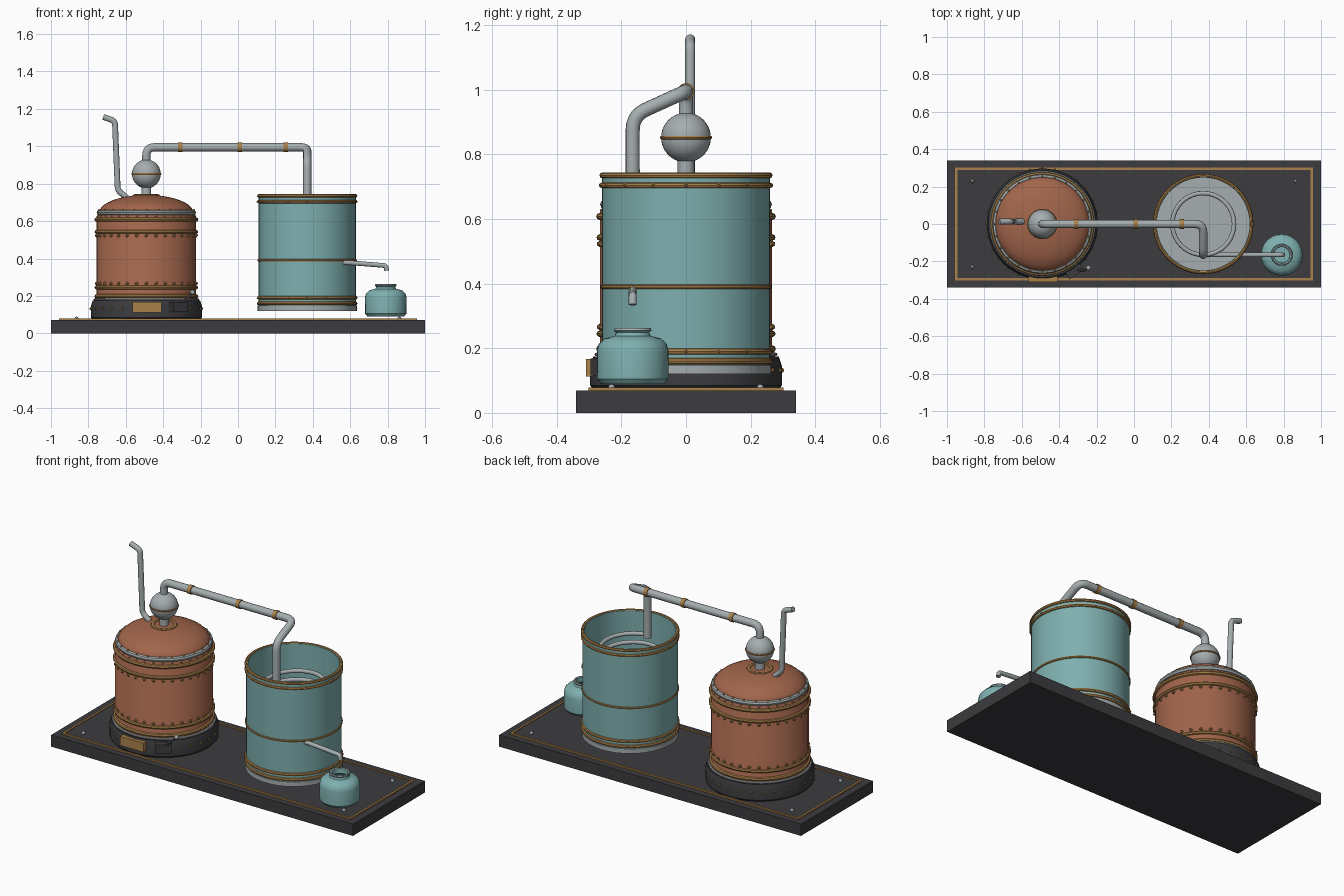
import bpy, bmesh, math
from mathutils import Vector, Matrix

if "Cube" in bpy.data.objects:
    bpy.data.objects.remove(bpy.data.objects["Cube"])


def mat(name, c):
    m = bpy.data.materials.new(name)
    m.diffuse_color = (*c, 1)
    m.use_nodes = True
    m.node_tree.nodes["Principled BSDF"].inputs["Base Color"].default_value = m.diffuse_color
    return m


COPPER = mat("copper", (0.36, 0.13, 0.07))
TEAL = mat("teal", (0.21, 0.43, 0.43))
BRASS = mat("brass", (0.40, 0.22, 0.07))
DARK = mat("dark", (0.045, 0.045, 0.05))
STEEL = mat("steel", (0.38, 0.42, 0.43))
POT, TANK, JAR = (-0.49, 0), (0.37, 0), (0.79, -0.165)


def finish(name, bm, m, loc=(0, 0, 0)):
    bmesh.ops.recalc_face_normals(bm, faces=bm.faces)
    me = bpy.data.meshes.new(name)
    bm.to_mesh(me)
    bm.free()
    me.materials.append(m)
    ob = bpy.data.objects.new(name, me)
    ob.location = loc
    bpy.context.collection.objects.link(ob)
    return ob


def lathe(name, profile, centre, m, segs=48, closed=False):
    bm = bmesh.new()
    vs = [bm.verts.new((r, 0, z)) for r, z in profile]
    edges = [bm.edges.new(p) for p in zip(vs, vs[1:])]
    if closed:
        edges.append(bm.edges.new((vs[-1], vs[0])))
    bmesh.ops.spin(bm, geom=vs + edges, cent=(0, 0, 0), axis=(0, 0, 1),
                   angle=2 * math.pi, steps=segs)
    bmesh.ops.remove_doubles(bm, verts=bm.verts, dist=1e-5)
    return finish(name, bm, m, (*centre, 0))


def ring(name, centre, r, z, t, m, h=None):
    # hoop with a rounded section, t thick and h tall (half sizes)
    h = h or t
    prof = [(r + t * math.cos(a), z + h * math.sin(a))
            for a in [i * math.pi / 4 for i in range(8)]]
    return lathe(name, prof, centre, m, closed=True)


def rivets(name, centre, r, z, n, size, m):
    bm = bmesh.new()
    for i in range(n):
        a = 2 * math.pi * i / n
        bmesh.ops.create_icosphere(
            bm, subdivisions=1, radius=size,
            matrix=Matrix.Translation((r * math.cos(a), r * math.sin(a), z)))
    return finish(name, bm, m, (*centre, 0))


def box(name, lo, hi, m, turn=0):
    lo, hi = Vector(lo), Vector(hi)
    bm = bmesh.new()
    bmesh.ops.create_cube(bm, size=1, matrix=Matrix.Diagonal((*(hi - lo), 1)))
    ob = finish(name, bm, m, (lo + hi) / 2)
    ob.rotation_euler.z = turn
    return ob


def tube(name, pts, r, m, bend=0.0):
    pts = [Vector(p) for p in pts]
    path = [pts[0]]
    for a, b, c in zip(pts, pts[1:], pts[2:]):
        if bend:  # round each corner with a short quadratic arc
            p, q = b + (a - b).normalized() * bend, b + (c - b).normalized() * bend
            path += [p.lerp(b, t).lerp(b.lerp(q, t), t) for t in (0, .2, .4, .6, .8, 1)]
        else:
            path.append(b)
    path.append(pts[-1])
    cu = bpy.data.curves.new(name, 'CURVE')
    cu.dimensions = '3D'
    cu.bevel_depth, cu.bevel_resolution = r, 4
    cu.use_fill_caps = True
    sp = cu.splines.new('POLY')
    sp.points.add(len(path) - 1)
    for s, p in zip(sp.points, path):
        s.co = (*p, 1)
    cu.materials.append(m)
    ob = bpy.data.objects.new(name, cu)
    bpy.context.collection.objects.link(ob)
    bpy.ops.object.select_all(action='DESELECT')
    ob.select_set(True)
    bpy.context.view_layer.objects.active = ob
    bpy.ops.object.convert(target='MESH')
    return ob


# base plinth with brass inlay border and corner screws
box("base", (-1, -0.34, 0), (1, 0.34, 0.07), DARK)
for s, n in ((-1, "a"), (1, "b")):
    box("inlay_long_" + n, (-0.957, s * 0.295 - 0.006, 0.065),
        (0.957, s * 0.295 + 0.006, 0.078), BRASS)
    box("inlay_short_" + n, (s * 0.951 - 0.006, -0.289, 0.065),
        (s * 0.951 + 0.006, 0.289, 0.078), BRASS)
    for y in (-0.23, 0.23):
        lathe("base_screw", [(0, 0.065), (0.011, 0.065), (0.011, 0.08), (0.006, 0.088), (0, 0.089)],
              (s * 0.863, y), STEEL, 12)
box("base_top_panel", (-0.945, -0.289, 0.06), (0.945, 0.289, 0.074), DARK)

# heater under the pot
lathe("heater", [(0, 0.072), (0.285, 0.072), (0.297, 0.085), (0.297, 0.145), (0.287, 0.175), (0, 0.175)],
      POT, DARK)
rivets("heater_studs", POT, 0.297, 0.132, 28, 0.008, BRASS)
box("heater_plate", (-0.565, -0.31, 0.112), (-0.41, -0.275, 0.167), BRASS)
box("switch_box", (-0.365, -0.275, 0.115), (-0.275, -0.225, 0.168), DARK, math.radians(33))
tube("switch_lever", [(-0.30, -0.245, 0.165), (-0.27, -0.25, 0.19), (-0.245, -0.235, 0.217)], 0.006, DARK)
bm = bmesh.new()
bmesh.ops.create_uvsphere(bm, u_segments=12, v_segments=8, radius=0.013)
finish("lever_knob", bm, STEEL, (-0.243, -0.235, 0.219))

# copper pot, dome, hoops and rivets
lathe("pot_body", [(0, 0.17), (0.275, 0.17), (0.275, 0.185), (0.266, 0.2), (0.266, 0.62), (0.25, 0.645),
                   (0, 0.645)], POT, COPPER)
dome = [(0.252 * math.cos(a), 0.645 + 0.095 * math.sin(a))
        for a in [i * math.pi / 20 for i in range(11)]]
lathe("pot_dome", dome, POT, COPPER)
ring("pot_flange", POT, 0.252, 0.645, 0.014, STEEL)
rivets("flange_bolts", POT, 0.254, 0.658, 24, 0.007, BRASS)
ring("pot_foot_flange", POT, 0.272, 0.181, 0.012, STEEL, 0.006)
for z, t in ((0.608, 0.011), (0.543, 0.010), (0.245, 0.010), (0.198, 0.011)):
    ring("pot_hoop", POT, 0.267, z, t, BRASS)
for z in (0.523, 0.266):
    rivets("pot_rivets", POT, 0.267, z, 32, 0.010, BRASS)
rivets("pot_shoulder_rivets", POT, 0.26, 0.626, 32, 0.007, BRASS)
ring("dome_collar", POT, 0.062, 0.737, 0.010, BRASS, 0.007)

# neck, bulb and vent pipe
lathe("neck", [(0, 0.73), (0.026, 0.73), (0.026, 0.79), (0, 0.79)], POT, STEEL, 24)
bm = bmesh.new()
bmesh.ops.create_uvsphere(bm, u_segments=32, v_segments=20, radius=0.077)
finish("bulb", bm, STEEL, (*POT, 0.852))
ring("bulb_hoop", POT, 0.075, 0.852, 0.006, BRASS)
tube("vent_pipe", [(-0.595, 0.013, 0.725), (-0.643, 0.013, 0.765), (-0.658, 0.013, 1.135),
                   (-0.72, 0.013, 1.157)], 0.0155, STEEL, 0.02)

# transfer pipe over to the tank
tube("transfer_pipe", [(-0.49, 0, 0.91), (-0.49, 0, 0.995), (0.37, 0, 0.995), (0.37, -0.165, 0.92),
                       (0.37, -0.165, 0.63)], 0.022, STEEL, 0.045)
for x in (-0.31, 0.01, 0.255):
    tube("pipe_clamp", [(x - 0.012, 0, 0.995), (x + 0.012, 0, 0.995)], 0.026, BRASS)

# open cooling tank
lathe("tank_wall", [(0.26, 0.14), (0.26, 0.738), (0.248, 0.738), (0.248, 0.14)], TANK, TEAL, closed=True)
lathe("tank_floor", [(0, 0.12), (0.265, 0.12), (0.265, 0.148), (0, 0.148)], TANK, STEEL)
for z, t in ((0.735, 0.009), (0.704, 0.009), (0.39, 0.007), (0.19, 0.010), (0.16, 0.010)):
    ring("tank_hoop", TANK, 0.259, z, t, BRASS)
for z in (0.704, 0.19):
    rivets("tank_rivets", TANK, 0.264, z, 16, 0.007, BRASS)

# condenser coil ending in the spout
turns, n = 5, 40
coil = []
for i in range(turns * n + 1):
    a = -math.pi / 2 + 2 * math.pi * i / n
    coil.append((0.37 + 0.165 * math.cos(a), 0.165 * math.sin(a), 0.645 - 0.26 * i / (turns * n)))
tube("coil", coil + [(0.56, -0.165, 0.378)], 0.012, STEEL)
tube("spout", [(0.55, -0.165, 0.38), (0.64, -0.165, 0.374), (0.79, -0.165, 0.362),
               (0.795, -0.165, 0.335)], 0.0125, STEEL, 0.012)

# collecting jar
lathe("jar", [(0, 0.09), (0.098, 0.09), (0.110, 0.105), (0.111, 0.19), (0.106, 0.212), (0.088, 0.23),
              (0.056, 0.238), (0.051, 0.248), (0.058, 0.255), (0.056, 0.262), (0.044, 0.26),
              (0.042, 0.232), (0.095, 0.2), (0.098, 0.11), (0, 0.105)], JAR, TEAL, 32)
ring("jar_lip", JAR, 0.052, 0.257, 0.006, STEEL)

# smooth shading with crisp edges
bpy.ops.object.select_all(action='SELECT')
bpy.context.view_layer.objects.active = bpy.data.objects["base"]
bpy.ops.object.shade_smooth_by_angle(angle=math.radians(35))
